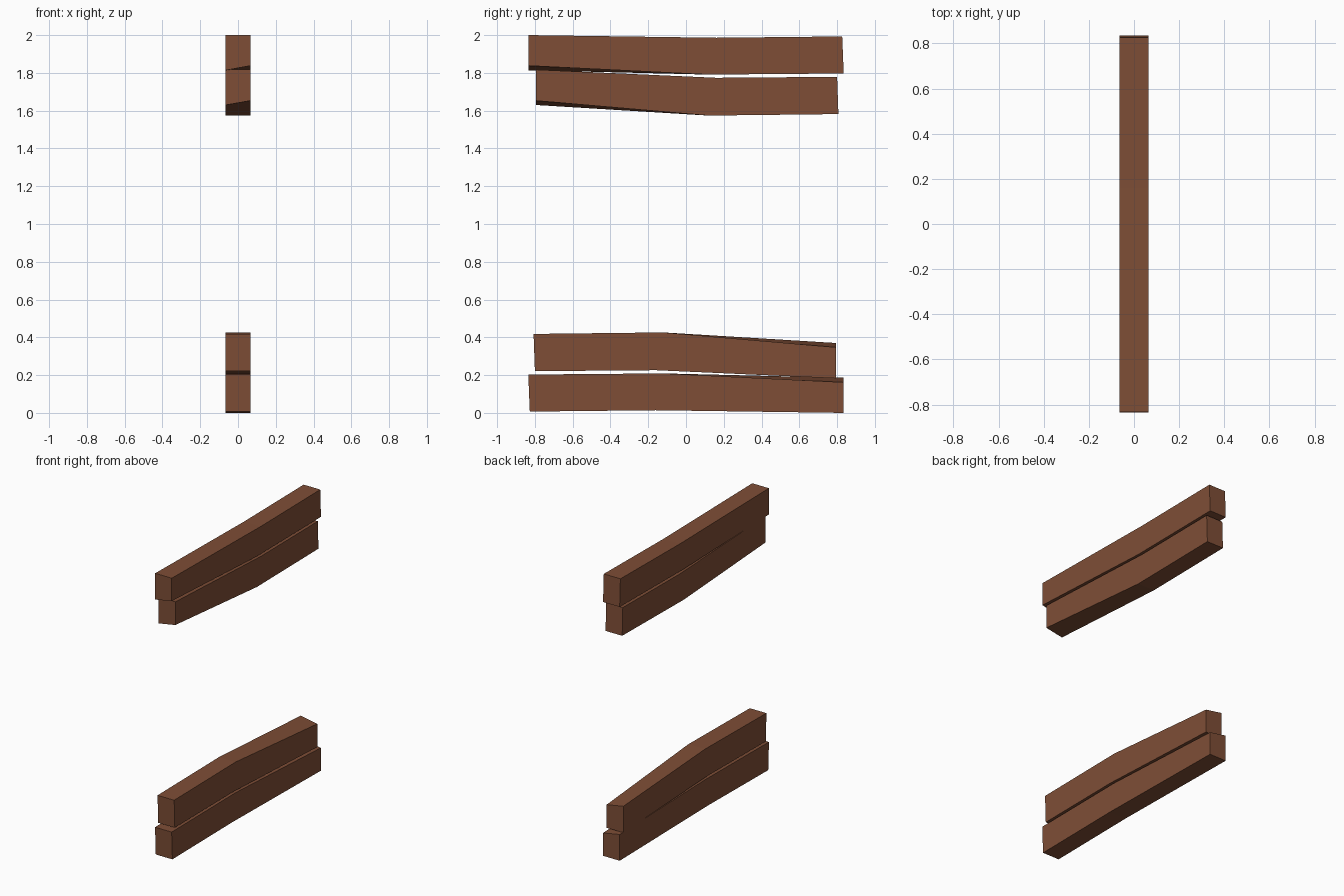
import bpy, bmesh

if "Cube" in bpy.data.objects:
    bpy.data.objects.remove(bpy.data.objects["Cube"])

wood = bpy.data.materials.new("brown wood")
wood.diffuse_color = (0.21, 0.076, 0.037, 1)
wood.use_nodes = True
wood.node_tree.nodes["Principled BSDF"].inputs["Base Color"].default_value = wood.diffuse_color
HALF = 0.065  # half plank thickness


def plank(name, sections, flip):
    """Loft a bent plank; each section is (y_top, z_top, y_bottom, z_bottom at -x, z_bottom at +x)."""
    bm = bmesh.new()
    rings = []
    for yt, zt, yb, zl, zr in sections:
        pts = [(-HALF, yt, zt), (HALF, yt, zt), (HALF, yb, zr), (-HALF, yb, zl)]
        if flip:  # half turn about the x axis
            pts = [(x, -y, 2 - z) for x, y, z in pts]
        rings.append([bm.verts.new(p) for p in pts])
    for a, b in zip(rings, rings[1:]):
        for i in range(4):
            j = (i + 1) % 4
            bm.faces.new((a[i], a[j], b[j], b[i]))
    bm.faces.new(rings[0])
    bm.faces.new(rings[-1])
    bmesh.ops.recalc_face_normals(bm, faces=bm.faces)
    mesh = bpy.data.meshes.new(name)
    bm.to_mesh(mesh)
    bm.free()
    mesh.materials.append(wood)
    bpy.context.collection.objects.link(bpy.data.objects.new(name, mesh))


outer = [(-0.834, 2.0, -0.834, 1.814, 1.838),
         (0.16, 1.986, 0.12, 1.791, 1.791),
         (0.827, 1.993, 0.835, 1.797, 1.797)]
inner = [(-0.794, 1.817, -0.794, 1.63, 1.653),
         (0.16, 1.774, 0.12, 1.574, 1.574),
         (0.80, 1.779, 0.807, 1.582, 1.582)]

# Upper pair of planks, and the lower pair turned over
for group, flip in (("upper", False), ("lower", True)):
    plank(group + "_outer_plank", outer, flip)
    plank(group + "_inner_plank", inner, flip)
